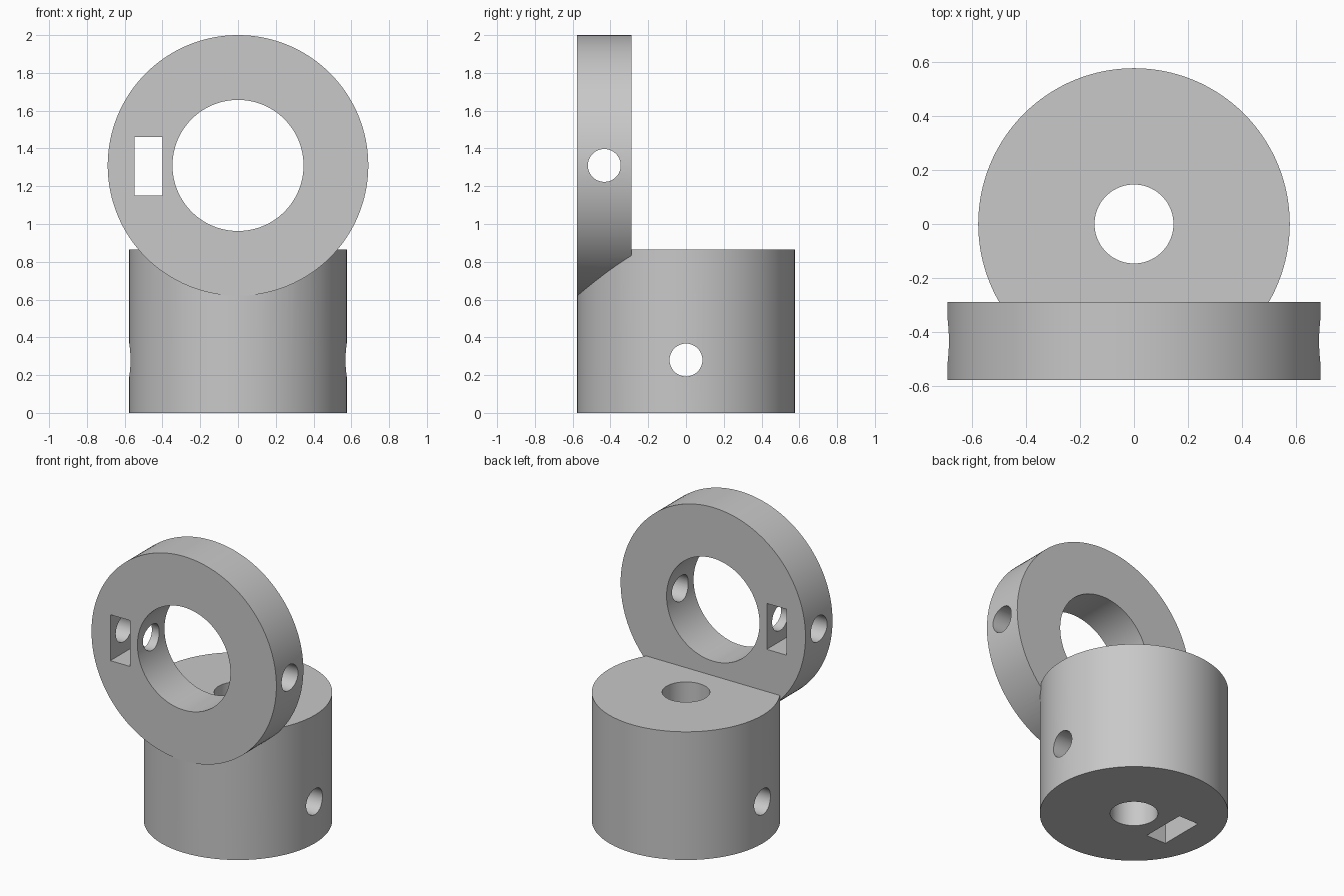
import bpy
import math

cube = bpy.data.objects.get("Cube")
if cube:
    bpy.data.objects.remove(cube, do_unlink=True)

# Main dimensions
BASE_R, BASE_H, BORE_R = 0.576, 0.865, 0.146
RING_R, RING_BORE, RING_T = 0.69, 0.347, 0.288
RING_Y, RING_Z = -0.4325, 1.31
SCREW_R, SCREW_Z = 0.087, 0.28
SLOT_W, SLOT_L = 0.148, 0.31
ROT = {"X": (0, math.pi / 2, 0), "Y": (math.pi / 2, 0, 0), "Z": (0, 0, 0)}

grey = bpy.data.materials.new("plain grey")
grey.use_nodes = True
grey.diffuse_color = (0.58, 0.58, 0.58, 1)
grey.node_tree.nodes["Principled BSDF"].inputs["Base Color"].default_value = (0.58, 0.58, 0.58, 1)


def cylinder(name, radius, depth, location, axis, sides=128):
    bpy.ops.mesh.primitive_cylinder_add(vertices=sides, radius=radius, depth=depth,
                                        location=location, rotation=ROT[axis])
    obj = bpy.context.object
    obj.name = name
    obj.data.materials.append(grey)
    return obj


def box(name, size, location):
    bpy.ops.mesh.primitive_cube_add(size=1, location=location)
    obj = bpy.context.object
    obj.name = name
    obj.scale = size
    obj.data.materials.append(grey)
    return obj


def combine(target, tool, operation):
    tool.hide_render = True
    bpy.context.view_layer.objects.active = target
    mod = target.modifiers.new(operation.lower(), "BOOLEAN")
    mod.operation = operation
    mod.solver = "EXACT"
    mod.object = tool
    bpy.ops.object.modifier_apply(modifier=mod.name)
    bpy.data.objects.remove(tool, do_unlink=True)


# Upright round base with a ring standing flush on its front edge
body = cylinder("ring_clamp_body", BASE_R, BASE_H, (0, 0, BASE_H / 2), "Z")
ring = cylinder("ring", RING_R, RING_T, (0, RING_Y, RING_Z), "Y")
combine(body, ring, "UNION")

# Bores, cross screw holes and nut slots
slot_top = SCREW_Z + SLOT_L / 2
cutters = [
    cylinder("base_bore", BORE_R, 3, (0, 0, 0), "Z", 96),
    cylinder("ring_bore", RING_BORE, 0.5, (0, RING_Y, RING_Z), "Y"),
    cylinder("base_screw_hole", SCREW_R, 2, (0, 0, SCREW_Z), "X", 64),
    cylinder("ring_screw_hole", SCREW_R, 2, (0, RING_Y, RING_Z), "X", 64),
    box("base_nut_slot", (SLOT_W, SLOT_L, slot_top + 0.1), (-0.306, 0, (slot_top - 0.1) / 2)),
    box("ring_nut_slot", (SLOT_W, 0.5, SLOT_L), (-0.475, RING_Y, RING_Z - 0.005)),
]
for cutter in cutters:
    combine(body, cutter, "DIFFERENCE")

# Smooth round walls, sharp rims
bpy.ops.object.select_all(action="DESELECT")
body.select_set(True)
bpy.context.view_layer.objects.active = body
bpy.ops.object.shade_smooth_by_angle(angle=math.radians(25))
